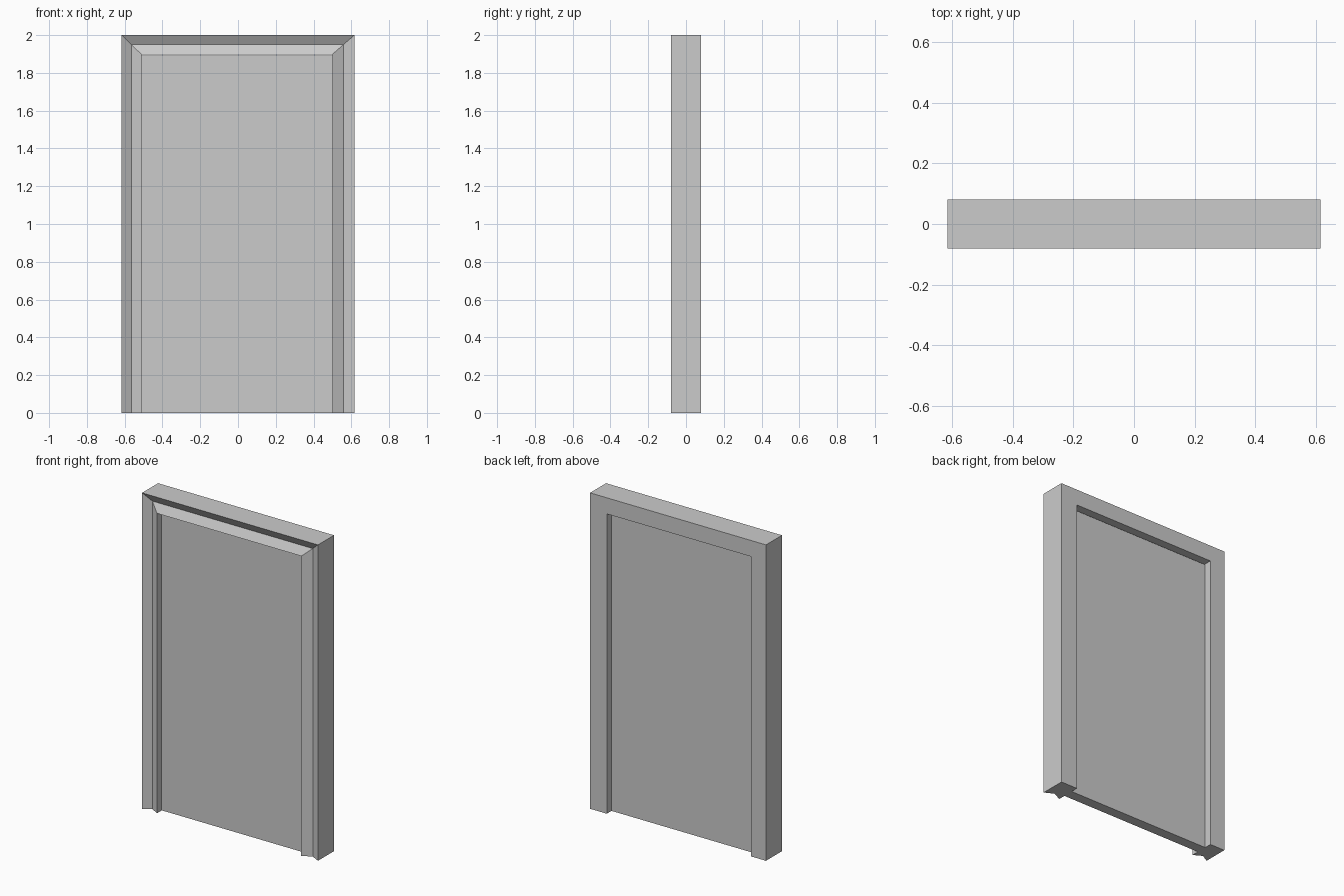
import bpy, bmesh
from mathutils import Vector

if "Cube" in bpy.data.objects:
    bpy.data.objects.remove(bpy.data.objects["Cube"])

HALF_W, HEIGHT, FRONT, BACK = 0.616, 2.0, -0.08, 0.08
LEFT_IN, RIGHT_IN, TOP_IN = -0.511, 0.499, 1.898


def finish(bm, name):
    bmesh.ops.recalc_face_normals(bm, faces=bm.faces[:])
    mesh = bpy.data.meshes.new(name)
    bm.to_mesh(mesh)
    bm.free()
    obj = bpy.data.objects.new(name, mesh)
    bpy.context.collection.objects.link(obj)
    return obj


# Door frame: grooved casing profile swept up, across and down with mitred corners
# profile entries: (0 = outer edge .. 1 = opening edge, y)
profile = [(0, FRONT), (0.49, FRONT + 0.03), (1, FRONT), (1, BACK), (0, BACK)]
outer = [Vector(p) for p in ((-HALF_W, 0), (-HALF_W, HEIGHT), (HALF_W, HEIGHT), (HALF_W, 0))]
inner = [Vector(p) for p in ((LEFT_IN, 0), (LEFT_IN, TOP_IN), (RIGHT_IN, TOP_IN), (RIGHT_IN, 0))]

bm = bmesh.new()
rings = []
for o, i in zip(outer, inner):
    ring = []
    for t, y in profile:
        p = o.lerp(i, t)
        ring.append(bm.verts.new((p.x, y, p.y)))
    rings.append(ring)
n = len(profile)
for a, b in zip(rings, rings[1:]):
    for k in range(n):
        m = (k + 1) % n
        bm.faces.new((a[k], a[m], b[m], b[k]))
bm.faces.new(rings[0])
bm.faces.new(rings[-1])
finish(bm, "door_frame")

# Door leaf: flat slab recessed on both sides, small gap under the header
lo = Vector((LEFT_IN, -0.033, 0))
hi = Vector((RIGHT_IN, 0.033, TOP_IN - 0.005))
bm = bmesh.new()
bmesh.ops.create_cube(bm, size=1)
bmesh.ops.scale(bm, vec=hi - lo, verts=bm.verts[:])
bmesh.ops.translate(bm, vec=(lo + hi) / 2, verts=bm.verts[:])
finish(bm, "door_leaf")
